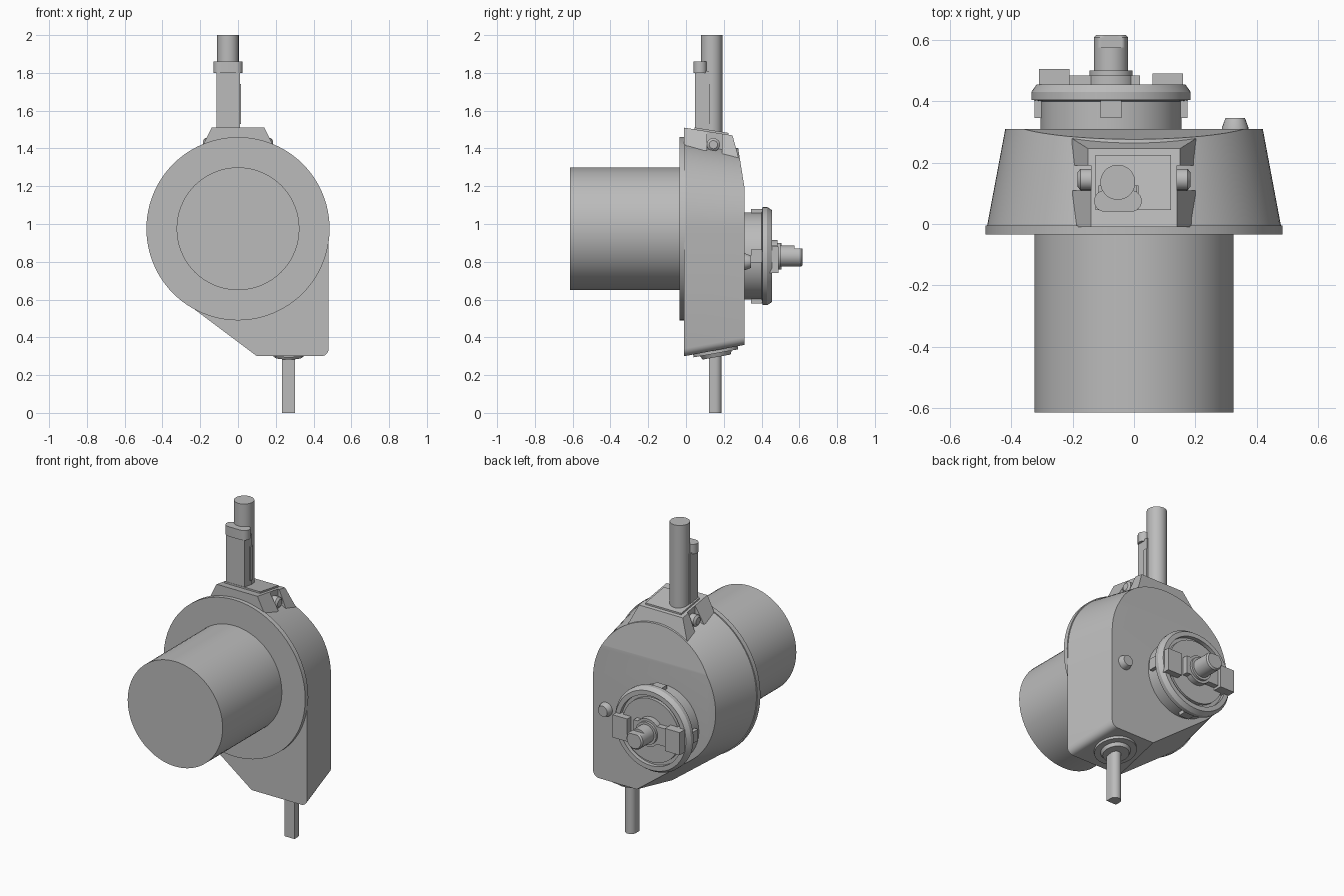
import bpy
import bmesh
from math import sin, cos, pi, radians
from mathutils import Vector

cube = bpy.data.objects.get("Cube")
if cube:
    bpy.data.objects.remove(cube, do_unlink=True)

grey = bpy.data.materials.new("machine_grey")
grey.use_nodes = True
GREY = (0.5, 0.5, 0.5, 1)
grey.diffuse_color = GREY
grey.node_tree.nodes["Principled BSDF"].inputs["Base Color"].default_value = GREY


def finish(name, bm):
    bmesh.ops.recalc_face_normals(bm, faces=bm.faces)
    mesh = bpy.data.meshes.new(name)
    bm.to_mesh(mesh)
    bm.free()
    mesh.materials.append(grey)
    ob = bpy.data.objects.new(name, mesh)
    bpy.context.collection.objects.link(ob)
    bpy.ops.object.select_all(action='DESELECT')
    ob.select_set(True)
    bpy.context.view_layer.objects.active = ob
    bpy.ops.object.shade_smooth_by_angle(angle=radians(25))
    return ob


def loft(rings):
    """Closed solid through rings that share one point count."""
    bm = bmesh.new()
    loops = [[bm.verts.new(p) for p in ring] for ring in rings]
    n = len(loops[0])
    for a, b in zip(loops, loops[1:]):
        for i in range(n):
            j = (i + 1) % n
            bm.faces.new((a[i], a[j], b[j], b[i]))
    bm.faces.new(loops[0])
    bm.faces.new(loops[-1])
    return bm


def lathe(name, loc, axis, profile, n=48):
    """Turned part: profile lists (radius, distance along axis)."""
    q = Vector(axis).to_track_quat('Z', 'Y')
    rings = []
    for r, h in profile:
        rings.append([Vector(loc) + q @ Vector((r * cos(2 * pi * i / n), r * sin(2 * pi * i / n), h))
                      for i in range(n)])
    return finish(name, loft(rings))


def rect(x0, x1, y0, y1, z):
    return [(x0, y0, z), (x1, y0, z), (x1, y1, z), (x0, y1, z)]


def box(name, x0, x1, y0, y1, z0, z1):
    return finish(name, loft([rect(x0, x1, y0, y1, z0), rect(x0, x1, y0, y1, z1)]))


def arc(cx, cy, r, a0, a1, n):
    return [(cx + r * cos(radians(a0 + (a1 - a0) * i / n)),
             cy + r * sin(radians(a0 + (a1 - a0) * i / n))) for i in range(n + 1)]


# Drafted gear housing: round top, tangent lower slope, square lower corner
MID = 0.975


def housing_ring(d, y):
    pts = arc(0, MID, 0.48 - d, 0, 233, 60)
    pts.append((0.1 + d / 3, 0.3 + d))
    pts += arc(0.44 - d, 0.34 + d, 0.04, -90, 0, 6)
    return [(x, y, z) for x, z in pts]


bm = loft([housing_ring(0, -0.01), housing_ring(0.06, 0.31)])
bmesh.ops.bisect_plane(bm, geom=bm.verts[:] + bm.edges[:] + bm.faces[:],
                       plane_co=(0, 0.31, 1.19), plane_no=(0, 1, 0.16), clear_outer=True)
bmesh.ops.holes_fill(bm, edges=[e for e in bm.edges if e.is_boundary], sides=0)
finish("gear_housing", bm)

# Motor and its mounting flange
lathe("motor_flange", (0, 0, MID), (0, 1, 0), [(0.485, -0.035), (0.485, -0.005)], 96)
lathe("motor", (0, 0, MID), (0, 1, 0), [(0.325, -0.615), (0.325, -0.03)], 72)

# Output coupling with chamfered rim and face groove
CX, CZ = -0.075, 0.83
lathe("coupling", (CX, 0, CZ), (0, 1, 0),
      [(0.23, 0.3), (0.23, 0.4), (0.26, 0.405), (0.26, 0.43), (0.243, 0.455),
       (0.215, 0.455), (0.215, 0.43), (0.195, 0.43), (0.195, 0.45)], 72)
for i, (dx, dz) in enumerate([(1, 0), (0, 1), (-1, 0), (0, -1)]):
    x, z = CX + dx * 0.22, CZ + dz * 0.22
    hx, hz = (0.03, 0.035) if dx else (0.035, 0.03)
    box(f"coupling_lug_{i + 1}", x - hx, x + hx, 0.345, 0.403, z - hz, z + hz)
box("drive_arm", -0.285, 0.02, 0.44, 0.485, CZ - 0.055, CZ + 0.055)
box("drive_tab_right", -0.31, -0.21, 0.43, 0.505, 0.76, 0.9)
box("drive_tab_left", 0.06, 0.16, 0.43, 0.49, 0.74, 0.88)
lathe("shaft_collar", (CX, 0, CZ), (0, 1, 0), [(0.085, 0.45), (0.085, 0.485), (0.07, 0.485), (0.07, 0.5)])
lathe("output_shaft", (CX, 0, CZ), (0, 1, 0), [(0.056, 0.45), (0.056, 0.575)])
tip = lathe("shaft_tip", (CX, 0, CZ), (0, 1, 0), [(0.056, 0.57), (0.056, 0.608), (0.048, 0.617)])
for v in tip.data.vertices:
    v.co.z = min(v.co.z, CZ + 0.04)
lathe("vent_knob", (0.33, 0, 0.8), (0, 1, 0), [(0.043, 0.3), (0.043, 0.315), (0.032, 0.345)], 24)

# Cable saddle: core, flared front cheeks, flared rear skirt, side screws


def saddle_part(name, y_top, y_low, top, low, z_low):
    rings = []
    for x, ys, flat in ((low, y_low, True), (top, y_top, False)):
        ring = rect(-x, x, ys[0], ys[1], z_low)
        if not flat:
            ring = [(px, py, 1.51 - 0.16 * (py + 0.01)) for px, py, _ in ring]
        rings.append(ring)
    finish(name, loft(rings))


saddle_part("saddle_core", (-0.01, 0.245), (-0.01, 0.285), 0.14, 0.14, 1.31)
saddle_part("saddle_cheeks", (-0.01, 0.11), (-0.01, 0.11), 0.14, 0.2, 1.39)
saddle_part("saddle_skirt", (0.19, 0.246), (0.19, 0.29), 0.15, 0.22, 1.31)
for side, label in ((1, "left"), (-1, "right")):
    lathe(f"saddle_screw_{label}", (side * 0.13, 0.145, 1.42), (side, 0, 0),
          [(0.035, 0), (0.035, 0.045), (0.022, 0.055)], 24)
pad = [(x, y, 1.52 - 0.16 * (y + 0.01)) for x, y, _ in rect(-0.125, 0.12, 0.045, 0.225, 0)]
finish("saddle_pad", loft([[(x, y, z - 0.04) for x, y, z in pad], pad]))

# Mast rod, its bracket and rounded clamp cap
lathe("mast_rod", (-0.053, 0.136, 0), (0, 0, 1), [(0.057, 1.46), (0.057, 2)])
box("mast_bracket", -0.115, 0.01, 0.048, 0.125, 1.47, 1.81)
box("bracket_rib_edge", -0.11, 0.015, 0.1, 0.125, 1.53, 1.74)
cap = arc(-0.01, 0.075, 0.035, -90, 90, 12) + arc(-0.095, 0.075, 0.035, 90, 270, 12)
finish("clamp_cap", loft([[(x, y, z) for x, y in cap] for z in (1.8, 1.86)]))

# Lower bushing, tilted with the housing floor, and its rod
tilt = (0, 0.18, -1)
lathe("lower_bushing", (0.268, 0.155, 0.335), tilt,
      [(0.12, -0.02), (0.12, 0.02), (0.085, 0.02), (0.075, 0.04)])
rod = arc(0.268, 0.155, 0.034, 0, 180, 16) + [(0.234, 0.121), (0.302, 0.121)]
finish("lower_rod", loft([[(x, y, z) for x, y in rod] for z in (0, 0.34)]))
